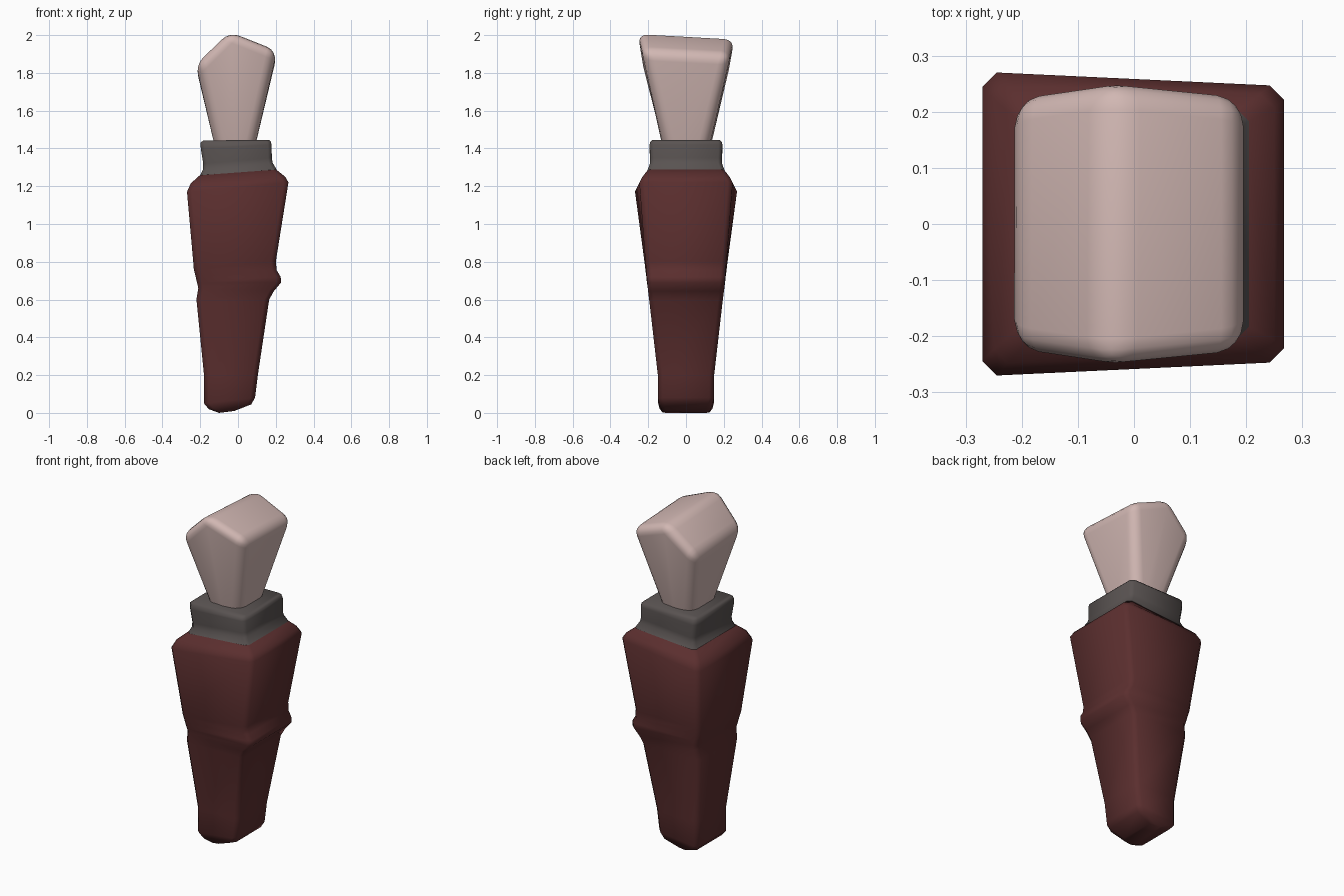
import bpy, bmesh, math


def material(name, rgb):
    m = bpy.data.materials.new(name)
    m.diffuse_color = (*rgb, 1)
    return m


def finish(name, bm, mat, angle):
    bmesh.ops.recalc_face_normals(bm, faces=bm.faces[:])
    me = bpy.data.meshes.new(name)
    bm.to_mesh(me)
    bm.free()
    ob = bpy.data.objects.new(name, me)
    bpy.context.collection.objects.link(ob)
    me.materials.append(mat)
    bpy.ops.object.select_all(action='DESELECT')
    ob.select_set(True)
    bpy.context.view_layer.objects.active = ob
    bpy.ops.object.shade_smooth_by_angle(angle=math.radians(angle))
    return ob


def loft(name, sections, mat):
    # section: left x, left z, right x, right z, half depth left, half depth right, corner cut
    bm = bmesh.new()
    rings = []
    for lx, lz, rx, rz, dl, dr, c in sections:
        pts = [(lx, -dl + c), (lx + c, -dl), (rx - c, -dr), (rx, -dr + c),
               (rx, dr - c), (rx - c, dr), (lx + c, dl), (lx, dl - c)]
        rings.append([bm.verts.new((x, y, lz + (rz - lz) * (x - lx) / (rx - lx)))
                      for x, y in pts])
    for a, b in zip(rings, rings[1:]):
        for i in range(8):
            j = (i + 1) % 8
            bm.faces.new((a[i], a[j], b[j], b[i]))
    bm.faces.new(rings[0][::-1])
    bm.faces.new(rings[-1])
    return finish(name, bm, mat, 55)


red = material("dark red cloth", (0.105, 0.028, 0.028))
grey = material("warm grey cuff", (0.10, 0.086, 0.083))
skin = material("pale pink skin", (0.64, 0.475, 0.45))

# sleeve with a fold at the elbow
loft("sleeve", [
    (-0.10, 0.0, -0.02, 0.01, 0.125, 0.125, 0.02),
    (-0.155, 0.02, 0.07, 0.045, 0.14, 0.14, 0.025),
    (-0.18, 0.05, 0.09, 0.08, 0.148, 0.148, 0.025),
    (-0.18, 0.20, 0.105, 0.20, 0.149, 0.149, 0.025),
    (-0.22, 0.60, 0.165, 0.60, 0.195, 0.195, 0.025),
    (-0.21, 0.66, 0.19, 0.645, 0.201, 0.201, 0.025),
    (-0.217, 0.69, 0.228, 0.69, 0.207, 0.205, 0.025),
    (-0.224, 0.72, 0.226, 0.72, 0.21, 0.208, 0.025),
    (-0.234, 0.76, 0.205, 0.755, 0.215, 0.21, 0.025),
    (-0.237, 0.80, 0.20, 0.80, 0.22, 0.215, 0.025),
    (-0.27, 1.17, 0.267, 1.22, 0.27, 0.247, 0.025),
    (-0.25, 1.215, 0.25, 1.25, 0.248, 0.232, 0.025),
    (-0.20, 1.26, 0.20, 1.29, 0.20, 0.20, 0.02),
], red)

# cuff
loft("cuff", [
    (-0.20, 1.258, 0.205, 1.288, 0.203, 0.203, 0.02),
    (-0.185, 1.29, 0.183, 1.325, 0.19, 0.19, 0.02),
    (-0.184, 1.32, 0.179, 1.35, 0.19, 0.19, 0.02),
    (-0.197, 1.40, 0.178, 1.42, 0.193, 0.193, 0.02),
    (-0.198, 1.43, 0.174, 1.435, 0.19, 0.19, 0.02),
    (-0.185, 1.442, 0.163, 1.446, 0.178, 0.178, 0.02),
], grey)

# fist: tapered block with a slanted ridge on top, edges rounded
bm = bmesh.new()
low = [(-0.12, -0.11, 1.40), (-0.015, -0.122, 1.40), (0.088, -0.11, 1.40),
       (0.088, 0.115, 1.40), (-0.015, 0.128, 1.40), (-0.12, 0.115, 1.40)]
high = [(-0.223, -0.236, 1.845), (-0.045, -0.262, 2.02), (0.207, -0.236, 1.92),
        (0.207, 0.236, 1.895), (-0.04, 0.262, 1.99), (-0.223, 0.236, 1.83)]
a = [bm.verts.new(p) for p in low]
b = [bm.verts.new(p) for p in high]
for i in range(6):
    j = (i + 1) % 6
    bm.faces.new((a[i], a[j], b[j], b[i]))
bm.faces.new(a[::-1])
bm.faces.new((b[0], b[1], b[4], b[5]))
bm.faces.new((b[1], b[2], b[3], b[4]))
bmesh.ops.recalc_face_normals(bm, faces=bm.faces[:])
rounded = [e for e in bm.edges if e.calc_face_angle(0) > math.radians(25)
           and max(v.co.z for v in e.verts) > 1.5]
bmesh.ops.bevel(bm, geom=rounded, offset=0.055, segments=4, profile=0.5,
                affect='EDGES', clamp_overlap=True)
finish("fist", bm, skin, 60)
